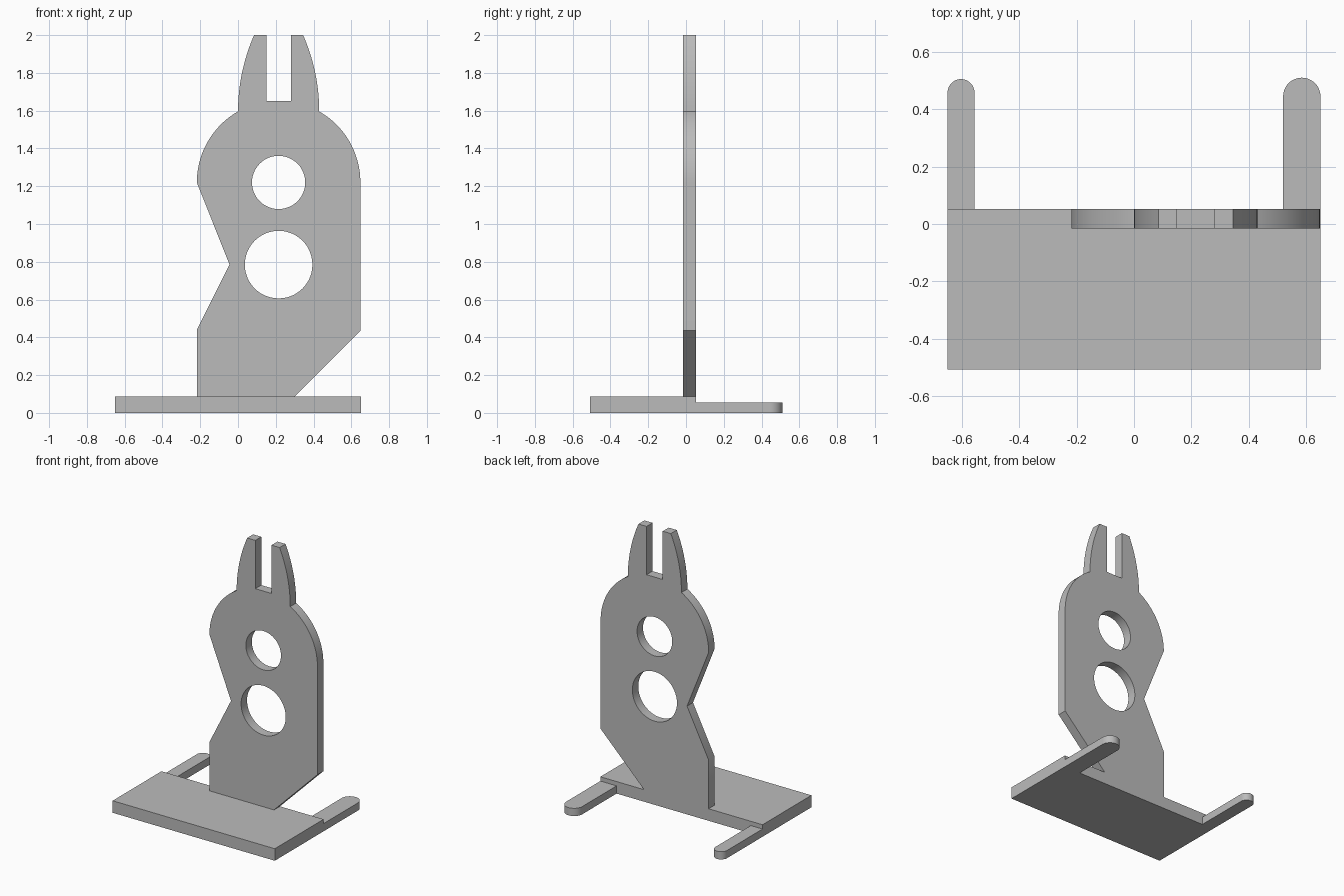
import bpy, bmesh
from math import sin, cos, radians, asin, degrees
from mathutils import Matrix

cube = bpy.data.objects.get("Cube")
if cube:
    bpy.data.objects.remove(cube)

grey = bpy.data.materials.new("plain grey")
grey.use_nodes = True
colour = (0.5, 0.5, 0.5, 1)
grey.diffuse_color = colour
grey.node_tree.nodes["Principled BSDF"].inputs["Base Color"].default_value = colour


def arc(cx, cy, r, start, end, steps=24):
    """Points along a circular arc, angles in degrees."""
    angles = [radians(start + (end - start) * i / steps) for i in range(steps + 1)]
    return [(cx + r * cos(a), cy + r * sin(a)) for a in angles]


def slab(name, loops, low, high, upright=False):
    """Extrude a flat outline, with any inner loops as holes."""
    curve = bpy.data.curves.new(name, "CURVE")
    curve.dimensions = "2D"
    curve.fill_mode = "BOTH"
    curve.extrude = (high - low) / 2
    for loop in loops:
        spline = curve.splines.new("POLY")
        spline.points.add(len(loop) - 1)
        for point, (x, y) in zip(spline.points, loop):
            point.co = (x, y, 0, 1)
        spline.use_cyclic_u = True
    source = bpy.data.objects.new(name + " outline", curve)
    bpy.context.collection.objects.link(source)
    bpy.context.view_layer.update()
    evaluated = source.evaluated_get(bpy.context.evaluated_depsgraph_get())
    mesh = bpy.data.meshes.new_from_object(evaluated)
    bpy.data.objects.remove(source)

    # Weld the caps to the walls and move into place
    mid = (low + high) / 2
    if upright:
        move = Matrix.Translation((0, mid, 0)) @ Matrix.Rotation(radians(90), 4, "X")
    else:
        move = Matrix.Translation((0, 0, mid))
    bm = bmesh.new()
    bm.from_mesh(mesh)
    bmesh.ops.remove_doubles(bm, verts=bm.verts, dist=0.0001)
    bmesh.ops.transform(bm, matrix=move, verts=bm.verts)
    bmesh.ops.recalc_face_normals(bm, faces=bm.faces)
    bm.to_mesh(mesh)
    bm.free()
    mesh.name = name
    mesh.materials.clear()
    mesh.materials.append(grey)
    obj = bpy.data.objects.new(name, mesh)
    bpy.context.collection.objects.link(obj)
    bpy.ops.object.select_all(action="DESELECT")
    obj.select_set(True)
    bpy.context.view_layer.objects.active = obj
    bpy.ops.object.shade_smooth_by_angle(angle=radians(30))
    return obj


# Base plate
slab("base_plate", [[(-0.65, -0.507), (0.65, -0.507), (0.65, 0.052), (-0.65, 0.052)]], 0, 0.087)


# Rear feet with rounded ends
def foot(name, left, right, tip):
    r = (right - left) / 2
    slab(name, [[(left, 0.052), (right, 0.052)] + arc(left + r, tip - r, r, 0, 180)], 0, 0.056)


foot("left_foot", 0.52, 0.65, 0.51)
foot("right_foot", -0.65, -0.556, 0.505)

# Upright panel: rounded shoulders, two prongs, a notched side and a cut corner
axis, shoulder, neck, top = 0.215, 1.22, 1.595, 2.0
radius, prong_radius = 0.433, 1.007
sweep = degrees(asin((top - neck) / prong_radius))
half = (arc(axis, shoulder, radius, 0, 60)
        + arc(axis + 0.215 - prong_radius, neck, prong_radius, 0, sweep, 12)
        + [(axis + 0.065, top), (axis + 0.065, 1.65)])
mirrored = [(2 * axis - x, z) for x, z in reversed(half)]
outline = ([(-0.218, 0.087), (0.30, 0.087), (0.648, 0.435)] + half + mirrored
           + [(-0.045, 0.785), (-0.218, 0.44)])
holes = [arc(axis, z, r, 360, 7.5, 47) for z, r in ((1.22, 0.141), (0.785, 0.179))]
slab("upright_panel", [outline] + holes, -0.016, 0.052, upright=True)
